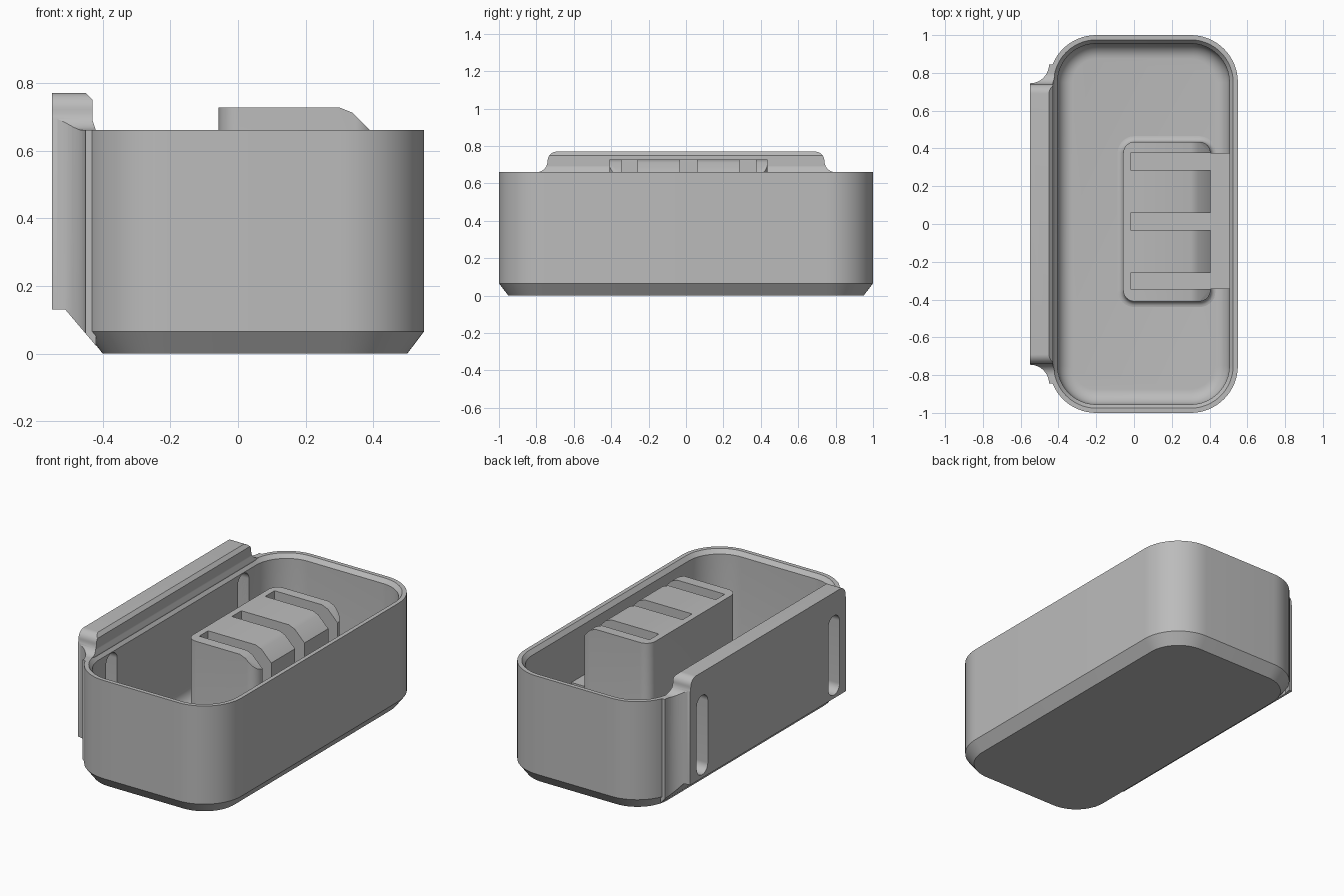
import bpy, bmesh
from math import sin, cos, pi, radians
from mathutils import Vector

cube = bpy.data.objects.get("Cube")
if cube:
    bpy.data.objects.remove(cube, do_unlink=True)

grey = bpy.data.materials.new("plain grey")
grey.use_nodes = True
GREY = (0.5, 0.5, 0.5, 1)
grey.diffuse_color = GREY
grey.node_tree.nodes["Principled BSDF"].inputs["Base Color"].default_value = GREY


def arc(cx, cy, r, a0, a1, n=10):
    steps = [radians(a0 + (a1 - a0) * i / n) for i in range(n + 1)]
    return [(cx + r * cos(a), cy + r * sin(a)) for a in steps]


def rounded_rect(x0, x1, y0, y1, r, n=12):
    return (arc(x1 - r, y1 - r, r, 0, 90, n) + arc(x0 + r, y1 - r, r, 90, 180, n)
            + arc(x0 + r, y0 + r, r, 180, 270, n) + arc(x1 - r, y0 + r, r, 270, 360, n))


def make(name, bm):
    bmesh.ops.recalc_face_normals(bm, faces=bm.faces)
    mesh = bpy.data.meshes.new(name)
    bm.to_mesh(mesh)
    bm.free()
    mesh.materials.append(grey)
    ob = bpy.data.objects.new(name, mesh)
    bpy.context.collection.objects.link(ob)
    return ob


def loft(rings):
    """Skin a stack of matching rings and cap both ends."""
    bm = bmesh.new()
    loops = [[bm.verts.new(p) for p in ring] for ring in rings]
    for a, b in zip(loops, loops[1:]):
        for i in range(len(a)):
            j = (i + 1) % len(a)
            bm.faces.new((a[i], a[j], b[j], b[i]))
    bm.faces.new(loops[0])
    bm.faces.new(loops[-1])
    return bm


def prism(name, outline, axis, lo, hi):
    def place(p, d):
        q = list(p)
        q.insert(axis, d)
        return q
    return make(name, loft([[place(p, d) for p in outline] for d in (lo, hi)]))


def boolean(ob, tool, operation):
    mod = ob.modifiers.new(operation, 'BOOLEAN')
    mod.operation, mod.solver, mod.object = operation, 'EXACT', tool
    graph = bpy.context.evaluated_depsgraph_get()
    mesh = bpy.data.meshes.new_from_object(ob.evaluated_get(graph))
    ob.modifiers.clear()
    ob.data = mesh


def discard(*tools):
    for tool in tools:
        bpy.data.objects.remove(tool, do_unlink=True)


# Open tray: outer wall, chamfered rim and filleted floor
FLOOR = 0.06
profile = [(0.05, 0), (0, 0.066), (0, 0.66), (0.025, 0.66), (0.045, 0.635)]
profile += arc(0.125, FLOOR + 0.08, 0.08, 180, 270, 8)
tray = make("tray", loft([
    [(x, y, z) for x, y in rounded_rect(-0.45 + d, 0.55 - d, -1 + d, 1 - d, 0.25 - d, 16)]
    for d, z in profile]))

# Mounting plate: plan, side and front outlines intersected
half = [(-0.42, 0.845)] + arc(-0.55, 0.845, 0.1, 0, -90)
plan = half + [(x, -y) for x, y in reversed(half)]
plate = prism("mounting_plate", plan, 2, -0.1, 0.9)
half = [(0.9, -0.05), (0.9, 0.66)] + arc(0.80, 0.72, 0.06, 270, 180) + arc(0.69, 0.72, 0.05, 0, 90)
face = half + [(-y, z) for y, z in reversed(half)]
face_tool = prism("plate_face_helper", face, 0, -0.8, 0)
section = [(-0.6, 0.13), (-0.51, 0.13), (-0.42, 0.024), (-0.42, 0.66), (-0.43, 0.69),
           (-0.43, 0.75), (-0.45, 0.77), (-0.6, 0.77)]
section_tool = prism("plate_section_helper", section, 1, -1.2, 1.2)
boolean(plate, face_tool, 'INTERSECT')
boolean(plate, section_tool, 'INTERSECT')
discard(face_tool, section_tool)

# Slots through plate and tray wall
for y in (-0.63, 0.63):
    tool = prism("slot_helper", rounded_rect(y - 0.053, y + 0.053, 0.15, 0.63, 0.052), 0, -0.7, -0.3)
    boolean(tray, tool, 'DIFFERENCE')
    boolean(plate, tool, 'DIFFERENCE')
    discard(tool)

# Inner block with filleted foot and sloped top edge
foot = [(0.03, FLOOR - 0.02)] + [(0.03 + x, z) for x, z in arc(0, FLOOR + 0.03, 0.03, 270, 180, 5)]
foot += [(0, 0.727)]
bm = loft([
    [(x, y, z) for x, y in rounded_rect(-0.057 - d, 0.405 + d, -0.41 - d, 0.435 + d, 0.06 + d)]
    for d, z in foot])
for point, normal in (((0.335, 0, 0.715), (1, 0, 1)), ((0.30, 0, 0.727), (0.4, 0, 1))):
    cut = bmesh.ops.bisect_plane(bm, geom=bm.verts[:] + bm.edges[:] + bm.faces[:],
                                 plane_co=point, plane_no=Vector(normal), clear_outer=True)
    edges = [g for g in cut["geom_cut"] if isinstance(g, bmesh.types.BMEdge)]
    bmesh.ops.holes_fill(bm, edges=edges)
block = make("divider_block", bm)

# Three grooves open toward the wall
LEDGE = 0.33
for y0, y1 in ((-0.345, -0.26), (-0.033, 0.058), (0.285, 0.375)):
    tool = prism("groove_helper", [(-0.018, y0), (0.6, y0), (0.6, y1), (-0.018, y1)], 2, LEDGE, 0.9)
    boolean(block, tool, 'DIFFERENCE')
    discard(tool)

# Ledge joining the block to the wall
ledge = prism("block_ledge", [(0.36, -0.345), (0.52, -0.345), (0.52, 0.375), (0.36, 0.375)],
              2, FLOOR - 0.02, LEDGE - 0.002)

# Smooth curves, crisp edges
for ob in (tray, plate, block, ledge):
    bpy.ops.object.select_all(action='DESELECT')
    ob.select_set(True)
    bpy.context.view_layer.objects.active = ob
    bpy.ops.object.shade_smooth_by_angle(angle=radians(25))
